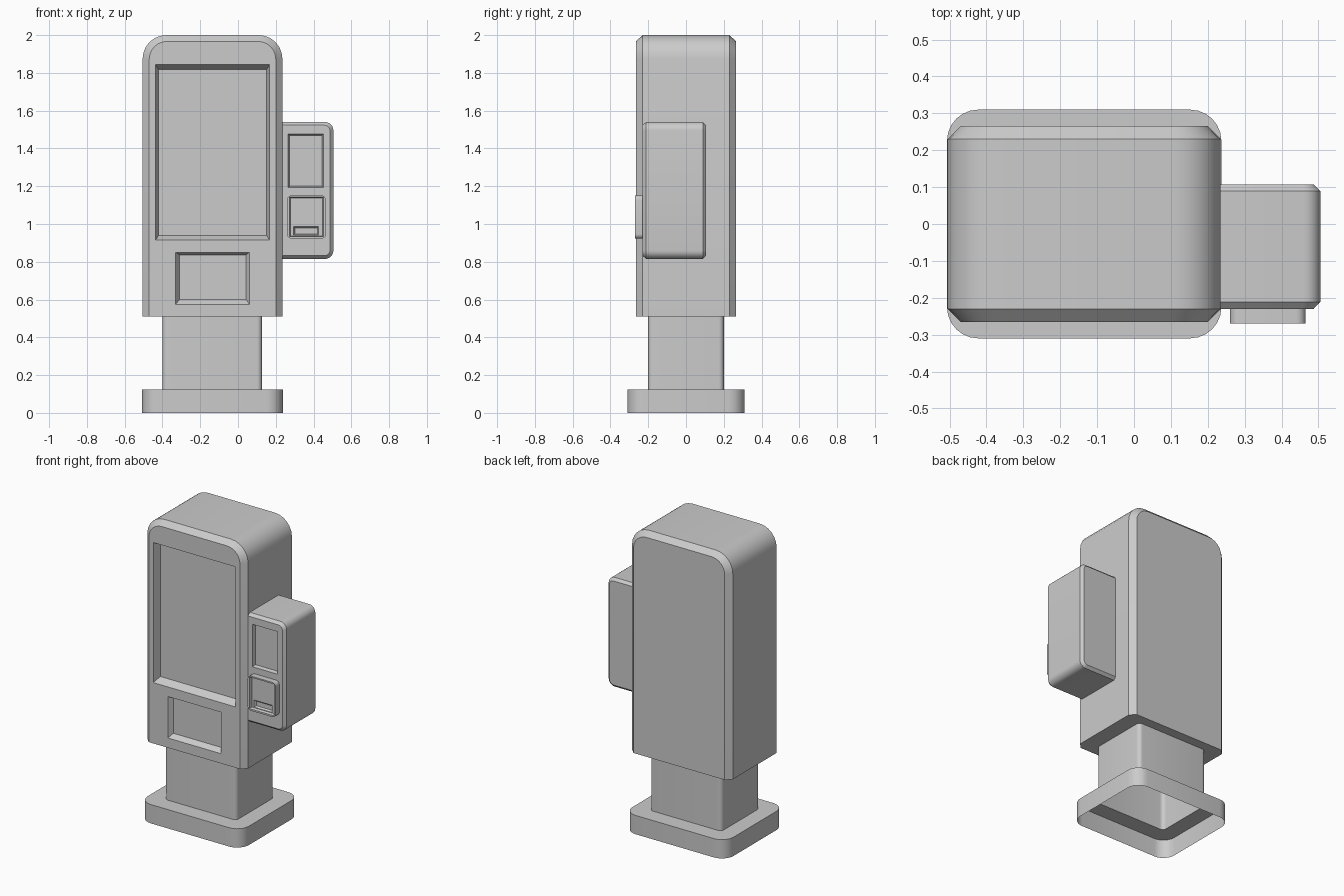
import bpy, bmesh, math

if "Cube" in bpy.data.objects:
    bpy.data.objects.remove(bpy.data.objects["Cube"])


def outline(x0, x1, v0, v1, radii, seg=6):
    """Rounded rectangle; radii go lower-left, lower-right, upper-right, upper-left."""
    pts = []
    corners = [(x0, v0, 1, 1), (x1, v0, -1, 1), (x1, v1, -1, -1), (x0, v1, 1, -1)]
    for i, ((x, v, sx, sv), r) in enumerate(zip(corners, radii)):
        if r == 0:
            pts.append((x, v))
            continue
        for k in range(seg + 1):
            a = math.pi + (i + k / seg) * math.pi / 2
            pts.append((x + sx * r + r * math.cos(a), v + sv * r + r * math.sin(a)))
    return pts


def loft(name, loops, axis, caps=True):
    """Skin (position, outline) loops stacked along the y or z axis."""
    bm = bmesh.new()
    rings = [[bm.verts.new((x, p, v) if axis == 'y' else (x, v, p)) for x, v in pts]
             for p, pts in loops]
    for a, b in zip(rings, rings[1:]):
        n = len(a)
        for i in range(n):
            bm.faces.new((a[i], a[(i + 1) % n], b[(i + 1) % n], b[i]))
    if caps:
        bm.faces.new(rings[0])
        bm.faces.new(rings[-1])
    bmesh.ops.recalc_face_normals(bm, faces=bm.faces)
    mesh = bpy.data.meshes.new(name)
    bm.to_mesh(mesh)
    bm.free()
    ob = bpy.data.objects.new(name, mesh)
    bpy.context.collection.objects.link(ob)
    return ob


def select(ob):
    bpy.ops.object.select_all(action='DESELECT')
    ob.select_set(True)
    bpy.context.view_layer.objects.active = ob


def recess(ob, outer, inner, front, depth):
    """Cut a pocket with sloping walls; outer and inner are x0, x1, z0, z1."""
    sharp = (0, 0, 0, 0)
    o, i = outline(*outer, sharp), outline(*inner, sharp)
    cutter = loft("cutter", [(front - 0.01, o), (front, o), (front + depth, i)], 'y')
    cutter.hide_render = True
    mod = ob.modifiers.new("recess", 'BOOLEAN')
    mod.operation, mod.solver, mod.object = 'DIFFERENCE', 'EXACT', cutter
    select(ob)
    bpy.ops.object.modifier_apply(modifier=mod.name)
    bpy.data.objects.remove(cutter, do_unlink=True)


def smooth(ob):
    select(ob)
    bpy.ops.object.shade_smooth_by_angle(angle=math.radians(30))


# Pedestal: hollow foot and column, open underneath
foot = outline(-0.507, 0.237, -0.31, 0.31, [0.085] * 4)
column = outline(-0.40, 0.127, -0.20, 0.20, [0.026] * 4)
pedestal = loft("pedestal", [(0, foot), (0.125, foot), (0.125, column), (0.51, column)],
                'z', caps=False)

# Main cabinet: arched top, chamfered front and back rims
side = outline(-0.505, 0.235, 0.51, 2.0, (0, 0, 0.125, 0.125))
face = outline(-0.470, 0.200, 0.51, 1.967, (0, 0, 0.095, 0.095))
cabinet = loft("cabinet", [(-0.265, face), (-0.23, side), (0.23, side), (0.265, face)], 'y')
# Screen and printer pockets
recess(cabinet, (-0.437, 0.167, 0.914, 1.844), (-0.42, 0.152, 0.94, 1.817), -0.265, 0.05)
recess(cabinet, (-0.33, 0.06, 0.575, 0.85), (-0.31, 0.043, 0.60, 0.837), -0.265, 0.03)

# Side payment module
side = outline(0.225, 0.505, 0.815, 1.54, (0, 0.045, 0.045, 0))
face = outline(0.225, 0.487, 0.832, 1.523, (0, 0.03, 0.03, 0))
module = loft("payment_module",
              [(-0.23, face), (-0.211, side), (0.09, side), (0.107, face)], 'y')
recess(module, (0.266, 0.452, 1.194, 1.476), (0.273, 0.445, 1.20, 1.469), -0.23, 0.025)

# Card reader on the module
plate = outline(0.26, 0.465, 0.922, 1.152, [0.025] * 4)
reader = loft("card_reader", [(-0.27, plate), (-0.22, plate)], 'y')
recess(reader, (0.272, 0.453, 0.933, 1.143), (0.277, 0.447, 0.937, 1.138), -0.27, 0.02)
recess(reader, (0.294, 0.426, 0.941, 0.988), (0.301, 0.42, 0.948, 0.978), -0.25, 0.012)

for part in (pedestal, cabinet, module, reader):
    smooth(part)
